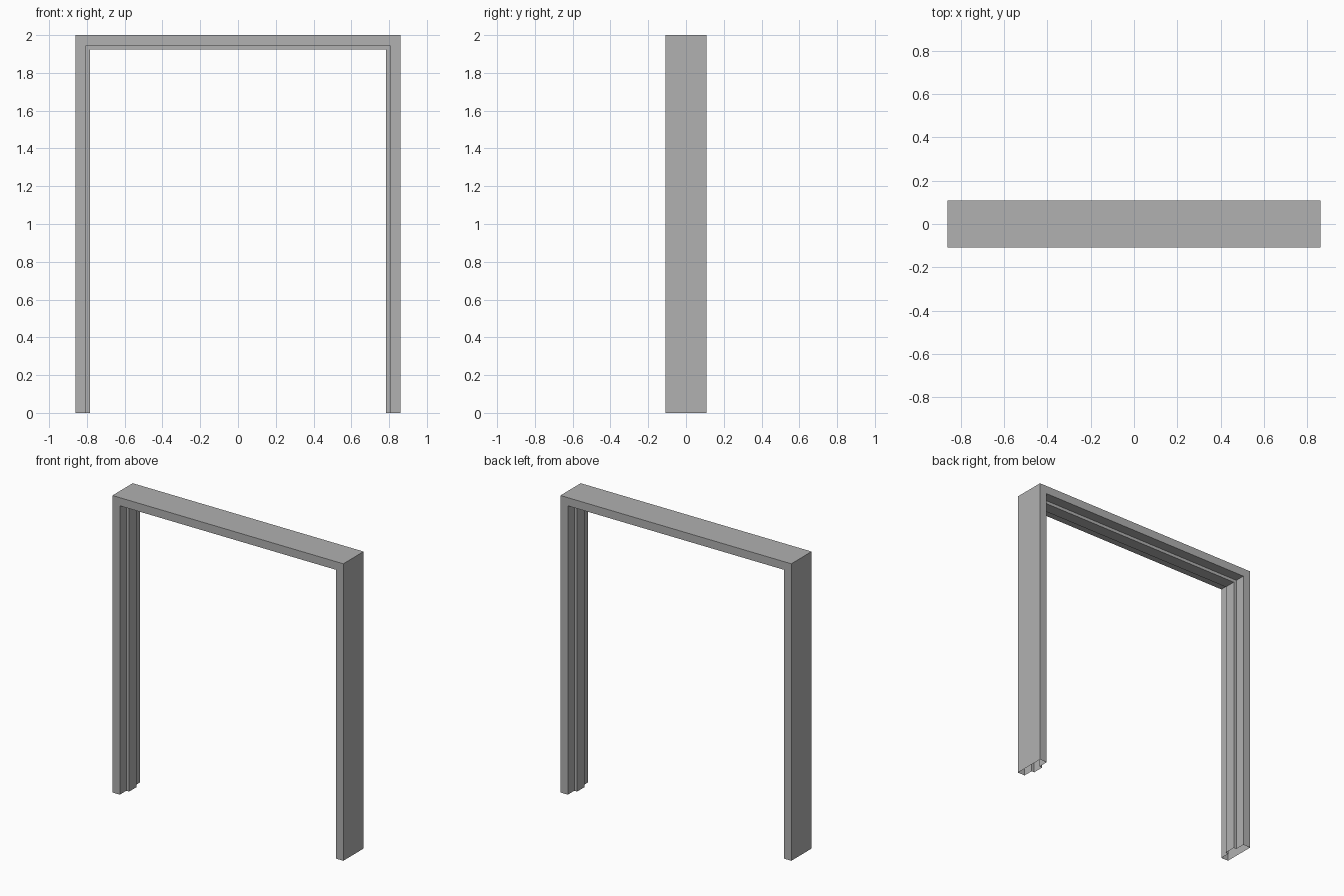
import bpy
import bmesh

cube = bpy.data.objects.get("Cube")
if cube:
    bpy.data.objects.remove(cube, do_unlink=True)

HALF_W, HEIGHT, HALF_D = 0.86, 2.0, 0.108
JAMB, STOP, STOP_HALF = 0.055, 0.076, 0.039

grey = bpy.data.materials.new("plain grey")
grey.use_nodes = True
colour = (0.44, 0.44, 0.44, 1)
grey.diffuse_color = colour
grey.node_tree.nodes["Principled BSDF"].inputs["Base Color"].default_value = colour

# Frame section: (inset from the outer edge, depth), with a raised central stop
section = [(0, -HALF_D), (JAMB, -HALF_D), (JAMB, -STOP_HALF), (STOP, -STOP_HALF),
           (STOP, STOP_HALF), (JAMB, STOP_HALF), (JAMB, HALF_D), (0, HALF_D)]


def ring(bm, side, top):
    """One copy of the section at a foot or a mitred upper corner."""
    return [bm.verts.new((side * (HALF_W - inset), y, (HEIGHT - inset) if top else 0))
            for inset, y in section]


# Sweep the section up one jamb, across the head and down the other; feet are open
bm = bmesh.new()
rings = [ring(bm, -1, False), ring(bm, -1, True), ring(bm, 1, True), ring(bm, 1, False)]
count = len(section)
for a, b in zip(rings, rings[1:]):
    for i in range(count):
        j = (i + 1) % count
        bm.faces.new((a[i], a[j], b[j], b[i]))

# Make sure the outer top face points up
bm.normal_update()
head = max(bm.faces, key=lambda f: f.calc_center_median().z)
if head.normal.z < 0:
    bmesh.ops.reverse_faces(bm, faces=bm.faces[:])

mesh = bpy.data.meshes.new("door_frame")
bm.to_mesh(mesh)
bm.free()
mesh.materials.append(grey)
frame = bpy.data.objects.new("door_frame", mesh)
bpy.context.collection.objects.link(frame)
